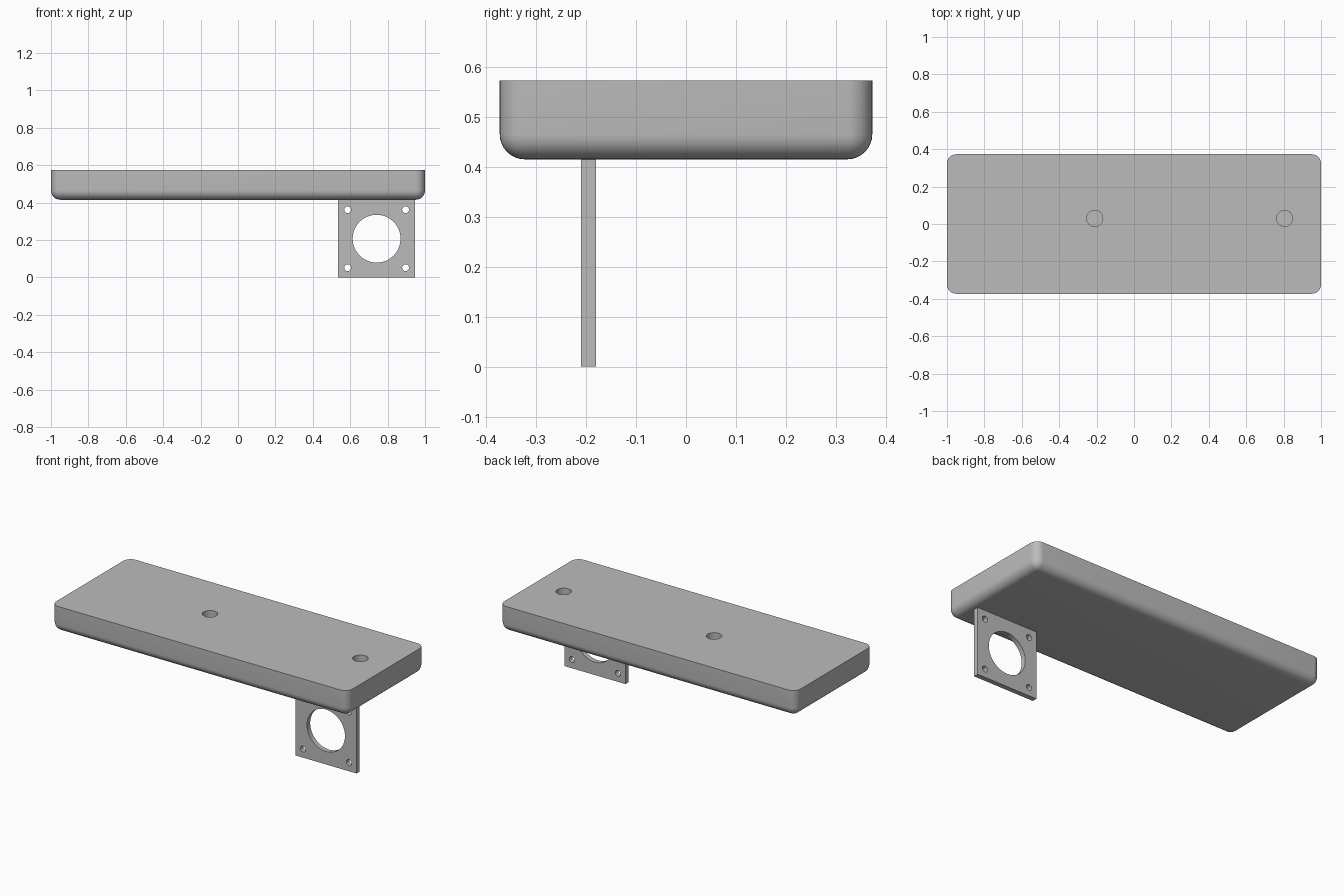
import bpy
import bmesh
from math import radians
from mathutils import Matrix, Vector

cube = bpy.data.objects.get("Cube")
if cube:
    bpy.data.objects.remove(cube, do_unlink=True)

grey = bpy.data.materials.new("plain_grey")
grey.use_nodes = True
colour = (0.5, 0.5, 0.5, 1)
grey.diffuse_color = colour
grey.node_tree.nodes["Principled BSDF"].inputs["Base Color"].default_value = colour


def add_object(name, bm):
    mesh = bpy.data.meshes.new(name)
    bm.to_mesh(mesh)
    bm.free()
    obj = bpy.data.objects.new(name, mesh)
    bpy.context.collection.objects.link(obj)
    mesh.materials.append(grey)
    return obj


def box(low, high):
    low, high = Vector(low), Vector(high)
    bm = bmesh.new()
    bmesh.ops.create_cube(bm, size=1)
    bmesh.ops.scale(bm, vec=high - low, verts=bm.verts)
    bmesh.ops.translate(bm, vec=(low + high) / 2, verts=bm.verts)
    return bm


def drill(target, centre, radius, length, axis):
    """Cut a round hole through target, then drop the cutter."""
    bm = bmesh.new()
    turn = Matrix.Rotation(radians(90), 4, "X") if axis == "Y" else Matrix()
    bmesh.ops.create_cone(bm, cap_ends=True, segments=48, radius1=radius,
                          radius2=radius, depth=length,
                          matrix=Matrix.Translation(centre) @ turn)
    cutter = add_object("hole_cutter", bm)
    cutter.hide_render = True
    cut = target.modifiers.new("hole", "BOOLEAN")
    cut.operation = "DIFFERENCE"
    cut.solver = "EXACT"
    cut.object = cutter
    bpy.context.view_layer.objects.active = target
    bpy.ops.object.modifier_apply(modifier=cut.name)
    bpy.data.objects.remove(cutter, do_unlink=True)


# Slab: rounded corners and underside, sharp top rim
BOTTOM, TOP = 0.415, 0.573
bm = box((-1, -0.373, BOTTOM), (1, 0.373, TOP))
rounded = [e for e in bm.edges if any(v.co.z < 0.5 for v in e.verts)]
bmesh.ops.bevel(bm, geom=rounded, offset=0.05, segments=8,
                profile=0.5, affect="EDGES")
slab = add_object("slab", bm)

# Blind holes in the top
for x in (-0.21, 0.805):
    drill(slab, (x, 0.03, TOP), 0.043, 0.2, "Z")

# Mounting plate with a large bore and four screw holes
CX, CY, CZ = 0.741, -0.195, 0.207
plate = add_object("mounting_plate", box((CX - 0.206, CY - 0.015, 0),
                                         (CX + 0.206, CY + 0.015, BOTTOM)))
drill(plate, (CX, CY, CZ), 0.128, 0.1, "Y")
for dx in (-0.155, 0.155):
    for dz in (-0.155, 0.155):
        drill(plate, (CX + dx, CY, CZ + dz), 0.018, 0.1, "Y")

# Smooth the curves, keep the edges crisp
for obj in (slab, plate):
    bpy.ops.object.select_all(action="DESELECT")
    obj.select_set(True)
    bpy.context.view_layer.objects.active = obj
    bpy.ops.object.shade_smooth_by_angle(angle=radians(30))
